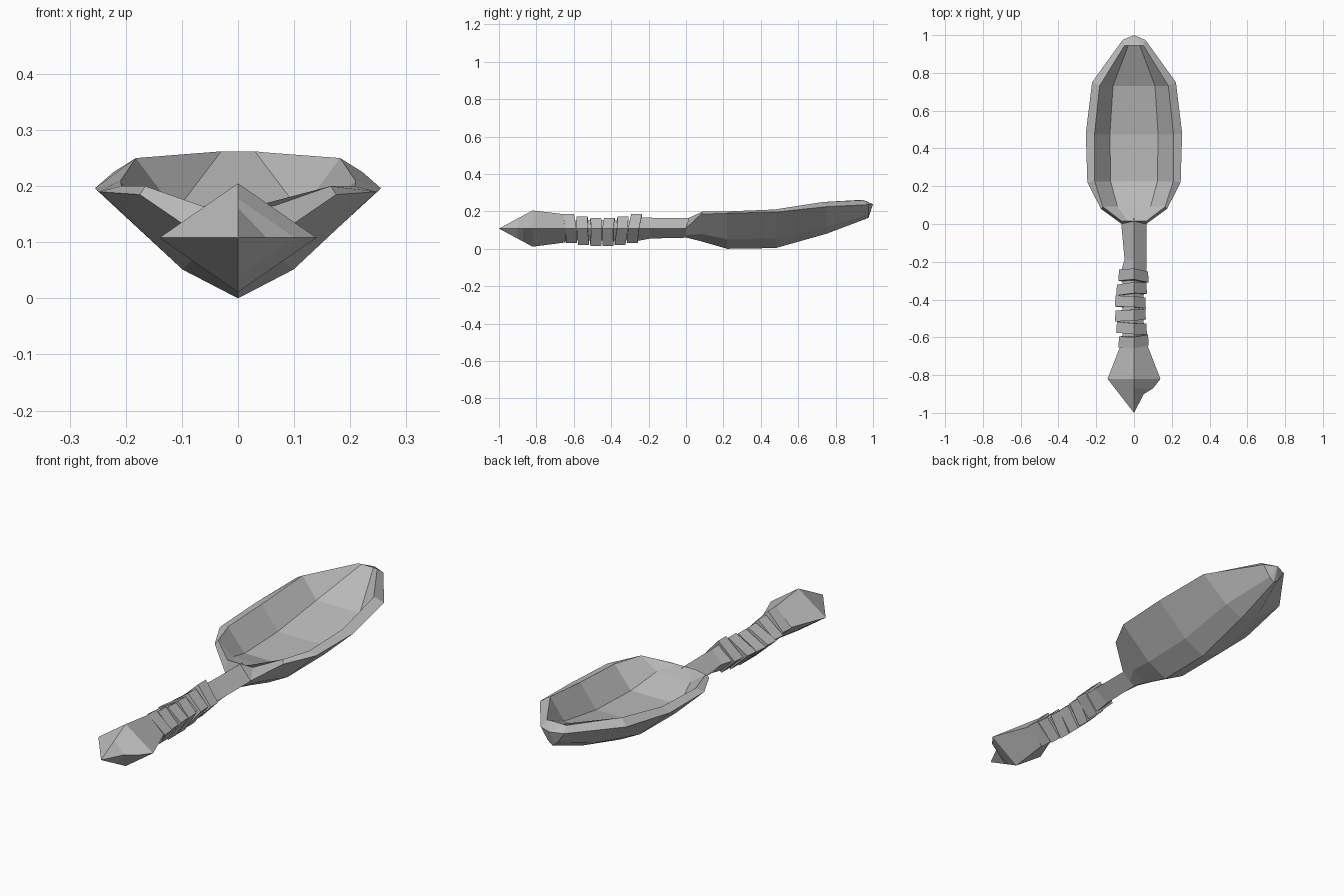
import bpy
import bmesh
from math import sin, pi

old_cube = bpy.data.objects.get("Cube")
if old_cube:
    bpy.data.objects.remove(old_cube, do_unlink=True)

# One plain grey for every part
GREY = (0.5, 0.5, 0.5, 1)
stone = bpy.data.materials.new("grey stone")
stone.use_nodes = True
stone.diffuse_color = GREY
for node in stone.node_tree.nodes:
    if node.type == "BSDF_PRINCIPLED":
        node.inputs["Base Color"].default_value = GREY

# Height of the handle's side edges
AXIS = 0.108


def finish(name, bm):
    """Turn a bmesh into a flat-shaded object."""
    bmesh.ops.recalc_face_normals(bm, faces=bm.faces)
    mesh = bpy.data.meshes.new(name)
    bm.to_mesh(mesh)
    bm.free()
    mesh.materials.append(stone)
    obj = bpy.data.objects.new(name, mesh)
    bpy.context.collection.objects.link(obj)


def bridge(bm, rings):
    """Join neighbouring closed loops with quads."""
    for near, far in zip(rings, rings[1:]):
        for i in range(len(near)):
            bm.faces.new((near[i - 1], near[i], far[i], far[i - 1]))


def diamond_loft(name, sections, tilt=0, lean=0):
    """Four-sided loft along y; each section is (y, left, right, low, high)."""
    bm = bmesh.new()
    rings = []
    for y, left, right, low, high in sections:
        corners = [(left, y - tilt, AXIS), (0, y - lean, low),
                   (right, y + tilt, AXIS), (0, y + lean, high)]
        rings.append([bm.verts.new(corner) for corner in corners])
    bridge(bm, rings)
    bm.faces.new(rings[0])
    bm.faces.new(rings[-1])
    finish(name, bm)


def blend(a, b, t):
    return a + (b - a) * t


def bowl_section(y, width, keel, rim, lip, floor):
    """Half of the shell from the lip down to the keel, then its mirror."""
    inner_y = blend(0.015, 0.97, y)
    inner_width = width * (1 - 0.18 * min(1, y * 4))
    half = [(width * 0.5, inner_y, floor),
            (inner_width, inner_y, lip),
            (width, y, rim),
            (width * 0.4, y, blend(keel, rim, 0.27))]
    mirrored = [(-x, depth, z) for x, depth, z in reversed(half)]
    return half + [(0, y, keel)] + mirrored


# Bowl: outer shell, rim and hollow in one loft
stations = [0, 0.08, 0.22, 0.48, 0.75, 0.975]
widths = [0.065, 0.175, 0.247, 0.255, 0.222, 0.06]
keels = [0.06, 0.04, 0, 0.004, 0.08, 0.165]
rims = [0.11, 0.185, 0.19, 0.196, 0.225, 0.236]
lips = [0.165, 0.2, 0.2, 0.21, 0.25, 0.26]
floors = [0.165, 0.145, 0.1, 0.105, 0.155, 0.262]

bm = bmesh.new()
rings = []
for station in zip(stations, widths, keels, rims, lips, floors):
    rings.append([bm.verts.new(point) for point in bowl_section(*station)])
bridge(bm, rings)
bm.faces.new(rings[0])

# Pointed tip closing the far end of the bowl
tip = bm.verts.new((0, 1, 0.238))
last = rings[-1]
for i in range(len(last)):
    bm.faces.new((last[i - 1], last[i], tip))
finish("bowl", bm)

# Neck, pinched on one side before the grip
diamond_loft("neck", [
    (-0.27, -0.075, 0.065, 0.04, 0.17),
    (-0.19, -0.05, 0.065, 0.055, 0.166),
    (0.03, -0.07, 0.065, 0.06, 0.164),
])

# Core that shows in the gaps between the bands
diamond_loft("grip_core", [(y, -0.06, 0.05, 0.045, 0.15) for y in (-0.66, -0.25)])

# Bands wrapped around the grip, sagging towards the middle
BAND_COUNT = 6
for i in range(BAND_COUNT):
    sag = sin(pi * i / (BAND_COUNT - 1))
    centre = blend(-0.62, -0.276, i / (BAND_COUNT - 1))
    left = -0.083 - 0.02 * sag
    right = 0.078 - 0.016 * sag
    low = 0.03 - 0.017 * sag
    high = 0.187 - 0.023 * sag
    ends = [(centre - 0.029, left, right, low, high),
            (centre + 0.029, left * 0.95, right * 0.95, low, high)]
    diamond_loft(f"grip_band_{i + 1}", ends,
                 tilt=0.005 * (-1) ** i, lean=0.004 * (i - 2))

# Pommel: a diamond point, chipped on its left edge, tapering to the grip
pommel = []
for growth, chip in ((0.01, 0), (0.55, 0.026), (0.72, 0), (1, 0)):
    side = 0.14 * growth
    rise = 0.097 * growth
    pommel.append((blend(-1, -0.82, growth), -side, side - chip,
                   AXIS - rise, AXIS + rise))
pommel.append((-0.645, -0.072, 0.072, 0.034, 0.184))
diamond_loft("pommel", pommel)
